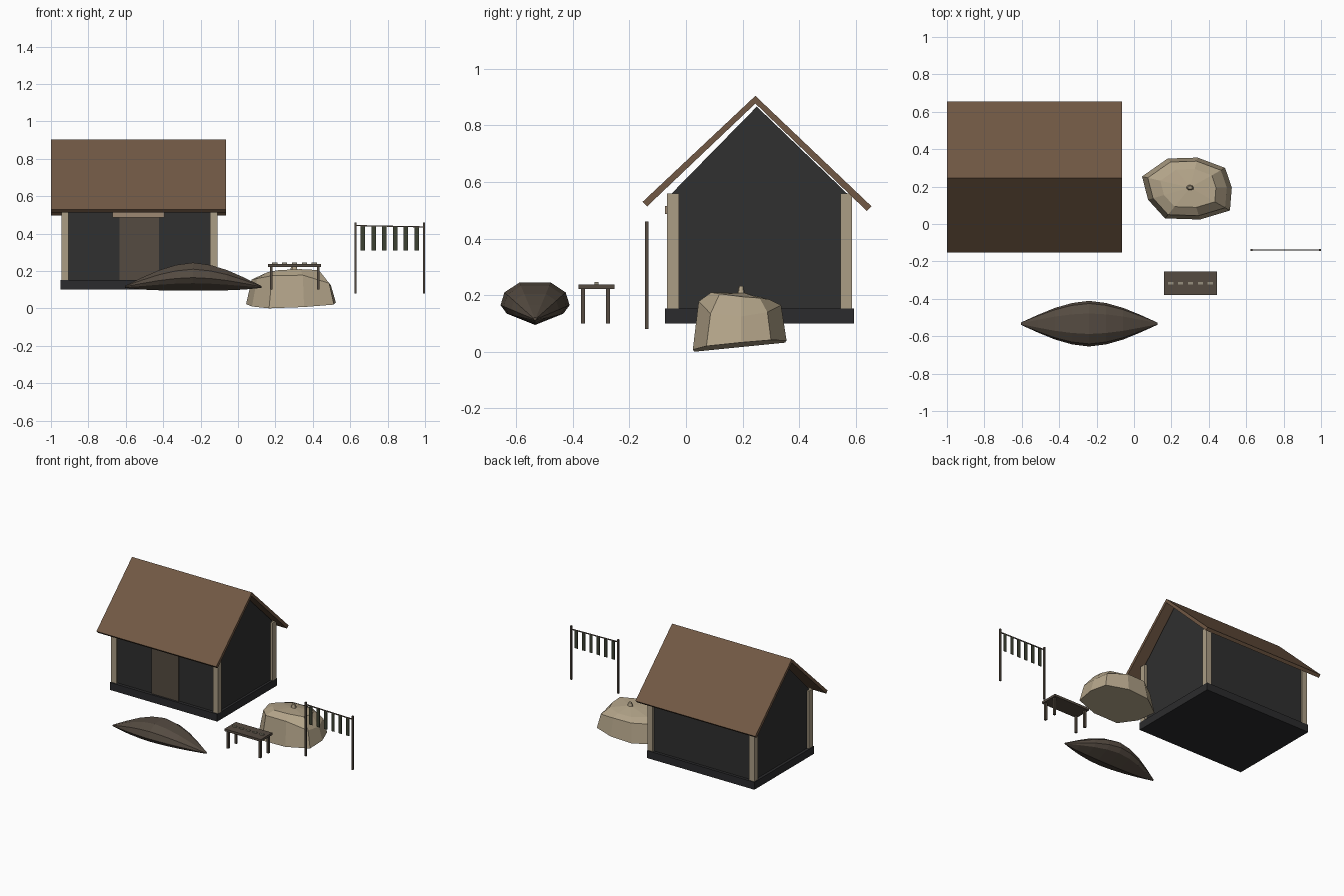
import bpy, math

if "Cube" in bpy.data.objects:
    bpy.data.objects.remove(bpy.data.objects["Cube"])


def mat(name, r, g, b):
    m = bpy.data.materials.new(name)
    m.diffuse_color = (r, g, b, 1)
    m.use_nodes = True
    m.node_tree.nodes["Principled BSDF"].inputs["Base Color"].default_value = m.diffuse_color
    return m


ROOF = mat("roof_brown", 0.165, 0.098, 0.058)
WALL = mat("wall_charcoal", 0.029, 0.029, 0.029)
BASE = mat("base_dark", 0.024, 0.024, 0.026)
POST = mat("post_sand", 0.41, 0.34, 0.235)
ROCK = mat("rock_sand", 0.45, 0.37, 0.25)
LINTEL = mat("lintel_tan", 0.34, 0.25, 0.17)
WOOD = mat("weathered_wood", 0.09, 0.07, 0.053)
CLOTH = mat("strip_green", 0.045, 0.053, 0.032)
FISH = mat("fish_grey", 0.30, 0.27, 0.20)


def mesh(name, verts, faces, m):
    me = bpy.data.meshes.new(name)
    me.from_pydata(verts, [], faces)
    me.materials.append(m)
    ob = bpy.data.objects.new(name, me)
    bpy.context.collection.objects.link(ob)
    return ob


def rings(name, loops, m, cap0=True, cap1=True):
    """Skin a list of equal-length vertex loops."""
    n = len(loops[0])
    verts = [v for lp in loops for v in lp]
    faces = []
    for k in range(len(loops) - 1):
        for i in range(n):
            j = (i + 1) % n
            faces.append((k*n + i, k*n + j, (k+1)*n + j, (k+1)*n + i))
    if cap0:
        faces.append(tuple(reversed(range(n))))
    if cap1:
        faces.append(tuple(range((len(loops)-1)*n, len(loops)*n)))
    return mesh(name, verts, faces, m)


def box(name, x0, x1, y0, y1, z0, z1, m):
    return rings(name, [[(x0, y0, z), (x1, y0, z), (x1, y1, z), (x0, y1, z)]
                        for z in (z0, z1)], m)


def extrude_x(name, profile, x0, x1, m):
    """Extrude a counter-clockwise (y, z) profile along x."""
    return rings(name, [[(x, y, z) for y, z in profile] for x in (x0, x1)], m)


# House: foundation, gabled body, roof
box("foundation", -0.95, -0.11, -0.075, 0.593, 0.10, 0.153, BASE)
extrude_x("house_walls", [(-0.053, 0.153), (0.573, 0.153), (0.573, 0.555),
                          (0.25, 0.866), (-0.053, 0.557)], -0.93, -0.127, WALL)
extrude_x("roof", [(-0.153, 0.53), (-0.137, 0.514), (0.245, 0.877),
                   (0.638, 0.498), (0.655, 0.514), (0.245, 0.904)], -1.0, -0.063, ROOF)

# Corner posts
for sx, x in (("left", -0.945), ("right", -0.15)):
    for sy, y in (("front", -0.067), ("back", 0.545)):
        box(f"{sy}_{sx}_post", x, x + 0.04, y, y + 0.042, 0.153, 0.56, POST)

# Doorway
box("door", -0.633, -0.423, -0.061, -0.05, 0.153, 0.49, WOOD)
box("lintel", -0.67, -0.393, -0.074, -0.05, 0.487, 0.515, LINTEL)

# Boat: one cross-section scaled towards the two tips
section = [(0, -0.07), (0.1, -0.03), (0.122, 0.0), (0.108, 0.045), (0.055, 0.08),
           (-0.055, 0.08), (-0.108, 0.045), (-0.122, 0.0), (-0.1, -0.03)]
loops = []
for k in range(-4, 5):
    t = k / 4
    s = max(1 - abs(t) ** 1.7, 0.05)
    zc = 0.114 + 0.051 * s
    loops.append([(-0.24 + 0.365 * t, -0.533 + y * s, zc + z * (s if z > 0 else s ** 0.8))
                  for y, z in section])
rings("boat", loops, WOOD)

# Table with a row of small fish
box("table_top", 0.16, 0.445, -0.38, -0.253, 0.222, 0.238, WOOD)
for i, x in enumerate((0.17, 0.422)):
    for j, y in enumerate((-0.371, -0.283)):
        box(f"table_leg_{i}_{j}", x, x + 0.015, y, y + 0.015, 0.10, 0.222, WOOD)
for i in range(5):
    x = 0.196 + 0.053 * i
    box(f"fish_{i}", x - 0.014, x + 0.014, -0.323, -0.309, 0.238, 0.246, FISH)

# Drying rack: two posts, a line and hanging strips
for i, x in enumerate((0.628, 0.994)):
    box(f"rack_post_{i}", x - 0.006, x + 0.006, -0.145, -0.133, 0.08, 0.46, WOOD)
rings("rack_line", [[(x, -0.139 + dy, z + dz) for dy, dz in
                     ((-0.003, -0.003), (0.003, -0.003), (0.003, 0.003), (-0.003, 0.003))]
                    for x, z in ((0.628, 0.443), (0.994, 0.436))], WOOD)
for i in range(6):
    x = 0.667 + 0.0577 * i
    box(f"strip_{i}", x - 0.012, x + 0.012, -0.141, -0.137, 0.31, 0.437, CLOTH)

# Rock: irregular outline with shoulder, upper ring and low peak
outline = [(0.075, 0.13), (0.166, 0.03), (0.353, 0.024), (0.513, 0.072), (0.523, 0.195),
           (0.487, 0.30), (0.34, 0.355), (0.18, 0.35), (0.043, 0.254)]
shoulder = [0.16, 0.175, 0.178, 0.135, 0.125, 0.14, 0.165, 0.165, 0.155]
upper = [0.195, 0.205, 0.21, 0.205, 0.195, 0.19, 0.185, 0.185, 0.185]
cx, cy = 0.30, 0.195


def rock_ring(s, zs):
    return [(cx + (x - cx) * s, cy + (y - cy) * s, z) for (x, y), z in zip(outline, zs)]


rings("rock", [rock_ring(1, [0.0 + max(0, y - 0.024) * 0.1 + max(0, x - 0.2) * 0.05
                             for x, y in outline]),
               rock_ring(0.88, shoulder), rock_ring(0.62, upper),
               rock_ring(0.08, [0.208] * 9), rock_ring(0.05, [0.232] * 9)], ROCK)
